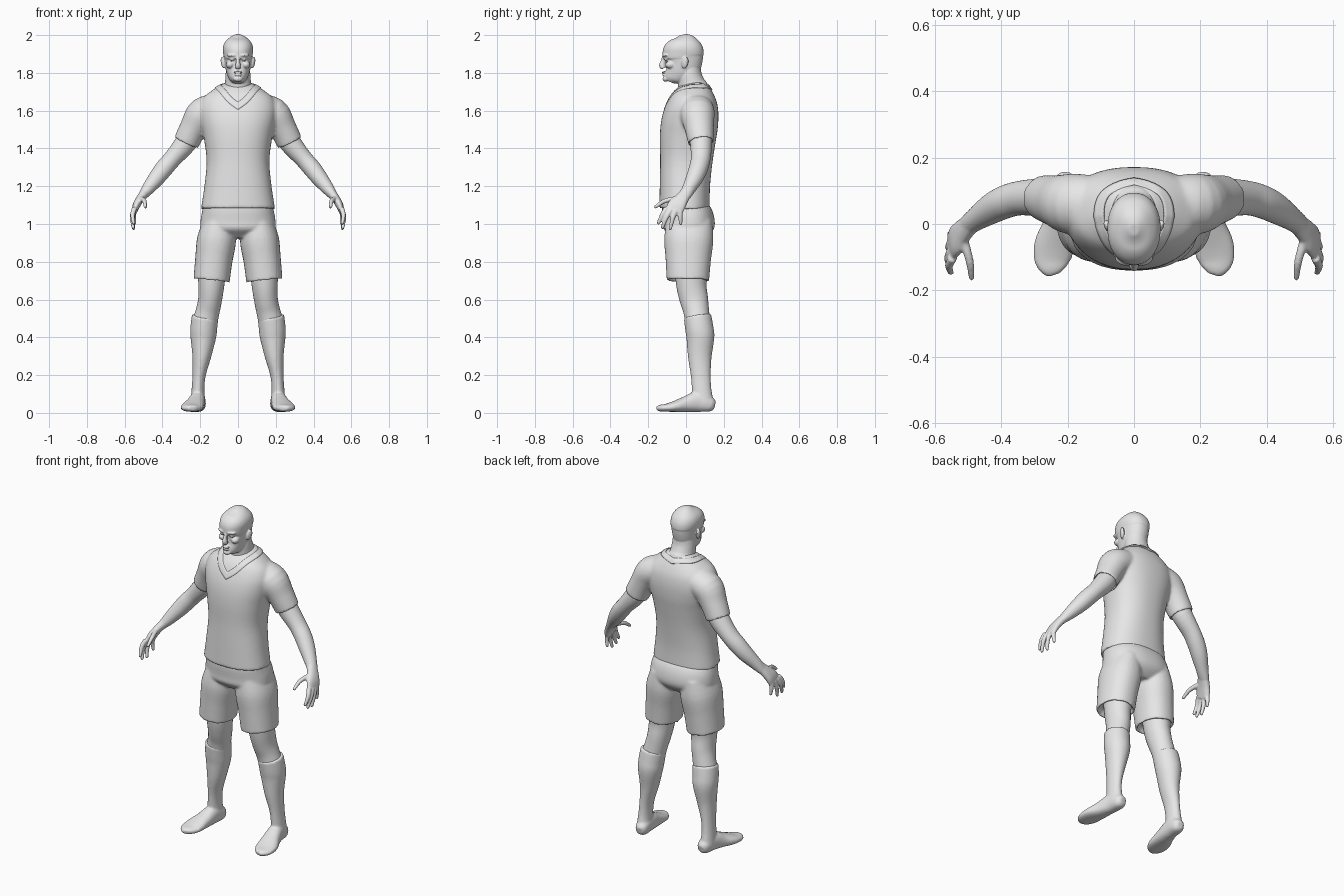
import bpy, bmesh, math
from mathutils import Vector, Matrix

grey = bpy.data.materials.new("plain_grey")
grey.diffuse_color = (0.8, 0.8, 0.8, 1)


def spline(rows, sub=4):
    """Catmull-Rom interpolation through rows of numbers."""
    out = []
    n = len(rows)
    for i in range(n - 1):
        p0, p1, p2, p3 = (rows[max(0, min(n - 1, j))] for j in (i - 1, i, i + 1, i + 2))
        for s in range(sub):
            t = s / sub
            out.append([0.5 * (2 * b + (c - a) * t + (2 * a - 5 * b + 4 * c - d) * t * t
                               + (3 * b - a - 3 * c + d) * t ** 3)
                        for a, b, c, d in zip(p0, p1, p2, p3)])
    out.append(list(rows[-1]))
    return out


def loft(bm, rows, ref=(0, 1, 0), power=2.0, hollow=False, sides=32):
    """Rows are x, y, z, half width, half depth (depth lies along ref)."""
    rows = spline(rows)
    pts = [Vector(r[:3]) for r in rows]
    ref = Vector(ref)
    frames = []
    for i, r in enumerate(rows):
        t = (pts[min(i + 1, len(pts) - 1)] - pts[max(i - 1, 0)]).normalized()
        v = (ref - t * ref.dot(t)).normalized()
        frames.append((pts[i], v.cross(t), v, r[3], r[4]))
    if hollow:  # fold the open end back inside
        p, u, v, a, b = frames[-1]
        back = (pts[-2] - pts[-1]).normalized() * 0.03
        frames += [(p, u, v, a * 0.88, b * 0.88), (p + back, u, v, a * 0.86, b * 0.86)]
    rings = []
    for p, u, v, a, b in frames:
        ring = []
        for k in range(sides):
            c, s = math.cos(k * math.tau / sides), math.sin(k * math.tau / sides)
            c = math.copysign(abs(c) ** (2 / power), c)
            s = math.copysign(abs(s) ** (2 / power), s)
            ring.append(bm.verts.new(p + u * (a * c) + v * (b * s)))
        rings.append(ring)
    for r0, r1 in zip(rings, rings[1:]):
        for k in range(sides):
            m = (k + 1) % sides
            bm.faces.new((r0[k], r0[m], r1[m], r1[k]))
    bm.faces.new(rings[0])
    bm.faces.new(rings[-1])


def blob(bm, loc, size, rot=(0, 0, 0)):
    m = Matrix.Translation(loc)
    for ang, ax in zip(rot, "XYZ"):
        m = m @ Matrix.Rotation(ang, 4, ax)
    bmesh.ops.create_uvsphere(bm, u_segments=20, v_segments=12, radius=1,
                              matrix=m @ Matrix.Diagonal((*size, 1)))


def make(name, bm, voxel=0.0, smooth=0, mirror=True):
    bmesh.ops.recalc_face_normals(bm, faces=bm.faces[:])
    me = bpy.data.meshes.new(name)
    bm.to_mesh(me)
    bm.free()
    me.materials.append(grey)
    for p in me.polygons:
        p.use_smooth = True
    ob = bpy.data.objects.new(name, me)
    bpy.context.collection.objects.link(ob)
    if mirror:
        mod = ob.modifiers.new("mirror", 'MIRROR')
        mod.use_mirror_merge = not voxel
    if voxel:
        mod = ob.modifiers.new("fuse", 'REMESH')
        mod.mode = 'VOXEL'
        mod.voxel_size = voxel
        mod.use_smooth_shade = True
        mod = ob.modifiers.new("soften", 'SMOOTH')
        mod.factor = 0.5
        mod.iterations = smooth
    return ob


def body_rows(table):
    """Rows of z, half width, front y, back y on the centre line."""
    return [(0, (f + b) / 2, z, w, (b - f) / 2) for z, w, f, b in table]


# Shirt: torso and short sleeves
bm = bmesh.new()
loft(bm, body_rows([(1.75, .065, .0, .10), (1.73, .10, -.025, .125), (1.70, .145, -.055, .148),
                    (1.66, .19, -.085, .166), (1.60, .208, -.112, .174), (1.53, .198, -.132, .170),
                    (1.45, .180, -.139, .158), (1.33, .166, -.137, .140), (1.20, .178, -.139, .127),
                    (1.08, .196, -.141, .126)]), power=2.3, hollow=True, sides=48)
for s in (1, -1):
    loft(bm, [(.10 * s, .06, 1.615, .075, .085), (.185 * s, .06, 1.585, .086, .092),
              (.235 * s, .07, 1.51, .073, .078), (.275 * s, .08, 1.43, .069, .068)], hollow=True)
shirt = make("shirt", bm, .0075, 8, mirror=False)

# V-neck collar laid on the shirt
bm = bmesh.new()
inner = spline([(0, -.088, 1.638), (.045, -.07, 1.68), (.09, .02, 1.735), (.075, .085, 1.74), (0, .118, 1.735)], 8)
outer = spline([(0, -.108, 1.602), (.06, -.088, 1.65), (.12, .02, 1.72), (.10, .10, 1.725), (0, .145, 1.712)], 8)
strip = [[bm.verts.new(Vector(a).lerp(Vector(b), k / 4)) for k in range(5)] for a, b in zip(inner, outer)]
for a, b in zip(strip, strip[1:]):
    for k in range(4):
        bm.faces.new((a[k], a[k + 1], b[k + 1], b[k]))
collar = make("collar", bm)
mod = collar.modifiers.new("lay_on", 'SHRINKWRAP')
mod.target = shirt
mod.offset = .002
mod = collar.modifiers.new("thickness", 'SOLIDIFY')
mod.thickness = .007
mod.offset = 0

# Shorts: pelvis and two trouser legs
bm = bmesh.new()
loft(bm, body_rows([(1.12, .180, -.12, .113), (1.08, .187, -.128, .122), (1.02, .198, -.125, .150),
                    (.97, .19, -.115, .147), (.925, .10, -.07, .10)]), power=2.3, sides=48)
for s in (1, -1):
    loft(bm, [(.10 * s, .018, 1.02, .08, .12), (.113 * s, .015, .92, .103, .13),
              (.128 * s, .012, .81, .099, .12), (.140 * s, .01, .70, .096, .112)], power=2.2, hollow=True)
make("shorts", bm, .0075, 5, mirror=False)

# Bare arms with hands
bm = bmesh.new()
loft(bm, [(.235, .075, 1.50, .055, .06), (.28, .08, 1.425, .057, .058), (.345, .078, 1.348, .048, .052),
          (.39, .066, 1.296, .048, .05), (.43, .046, 1.245, .044, .046), (.475, .016, 1.188, .034, .036),
          (.505, -.006, 1.15, .024, .032)])
loft(bm, [(.495, .0, 1.165, .024, .031), (.52, -.025, 1.13, .022, .038), (.537, -.048, 1.10, .02, .047),
          (.549, -.066, 1.066, .014, .046)], power=2.3)
fingers = [((.547, -.102, 1.085), (.558, -.125, 1.05), (.553, -.146, 1.005)),
           ((.551, -.080, 1.075), (.561, -.104, 1.035), (.555, -.125, .982)),
           ((.551, -.055, 1.072), (.558, -.070, 1.030), (.553, -.083, .976)),
           ((.546, -.031, 1.078), (.552, -.031, 1.045), (.548, -.028, 1.003)),
           ((.515, -.045, 1.135), (.496, -.112, 1.122), (.490, -.162, 1.090))]
for chain in fingers:
    loft(bm, [(*p, r, r) for p, r in zip(chain, (.0145, .0125, .009))], sides=12)
    blob(bm, chain[-1], (.009,) * 3)
make("arms", bm, .005, 3)

# Bare knees and thighs
bm = bmesh.new()
loft(bm, [(.138, .028, .78, .078, .09), (.141, .028, .68, .069, .08), (.148, .042, .60, .063, .075),
          (.160, .054, .54, .063, .068), (.175, .062, .48, .066, .066)])
make("upper_legs", bm)

# Long socks with feet
bm = bmesh.new()
loft(bm, [(.174, .061, .512, .071, .073), (.181, .070, .45, .071, .075), (.184, .076, .40, .068, .074),
          (.192, .073, .30, .050, .063), (.206, .078, .20, .035, .053), (.212, .083, .12, .034, .052),
          (.212, .09, .05, .04, .058)])
loft(bm, [(.205, .153, .04, .018, .022), (.207, .13, .045, .036, .039), (.214, .06, .058, .042, .053),
          (.226, -.005, .045, .050, .041), (.240, -.06, .034, .060, .029), (.246, -.105, .027, .057, .021),
          (.243, -.135, .025, .042, .018), (.238, -.152, .023, .022, .012)], ref=(0, 0, 1), power=2.3)
make("socks_and_feet", bm, .0065, 5)

# Neck and head
bm = bmesh.new()
loft(bm, body_rows([(1.66, .10, -.06, .13), (1.705, .085, -.045, .125), (1.74, .07, -.045, .103),
                    (1.79, .066, -.045, .083), (1.85, .06, -.04, .075)]))
loft(bm, body_rows([(1.752, .024, -.113, -.055), (1.77, .042, -.12, -.03), (1.80, .058, -.119, .025),
                    (1.84, .068, -.118, .075), (1.87, .072, -.115, .088), (1.895, .077, -.124, .094),
                    (1.93, .080, -.119, .092), (1.96, .071, -.102, .076), (1.985, .047, -.072, .044),
                    (2.002, .014, -.035, .0)]), power=2.2, sides=40)
# Nose and lips
loft(bm, [(0, -.115, 1.89, .008, .010), (0, -.122, 1.86, .010, .013), (0, -.126, 1.84, .014, .017),
          (0, -.119, 1.824, .015, .013)])
blob(bm, (0, -.117, 1.803), (.024, .011, .006))
blob(bm, (0, -.116, 1.790), (.020, .011, .006))
blob(bm, (0, -.108, 1.768), (.024, .016, .015))
for s in (1, -1):
    # Brow, eye, cheek, ear
    blob(bm, (.032 * s, -.109, 1.893), (.028, .016, .008), (0, 0, .35 * s))
    blob(bm, (.030 * s, -.102, 1.872), (.014, .014, .008))
    blob(bm, (.042 * s, -.082, 1.843), (.022, .028, .020))
    blob(bm, (.080 * s, -.006, 1.855), (.010, .019, .032), (-.2, .15 * s, -.3 * s))
make("head_and_neck", bm, .004, 3, mirror=False)
